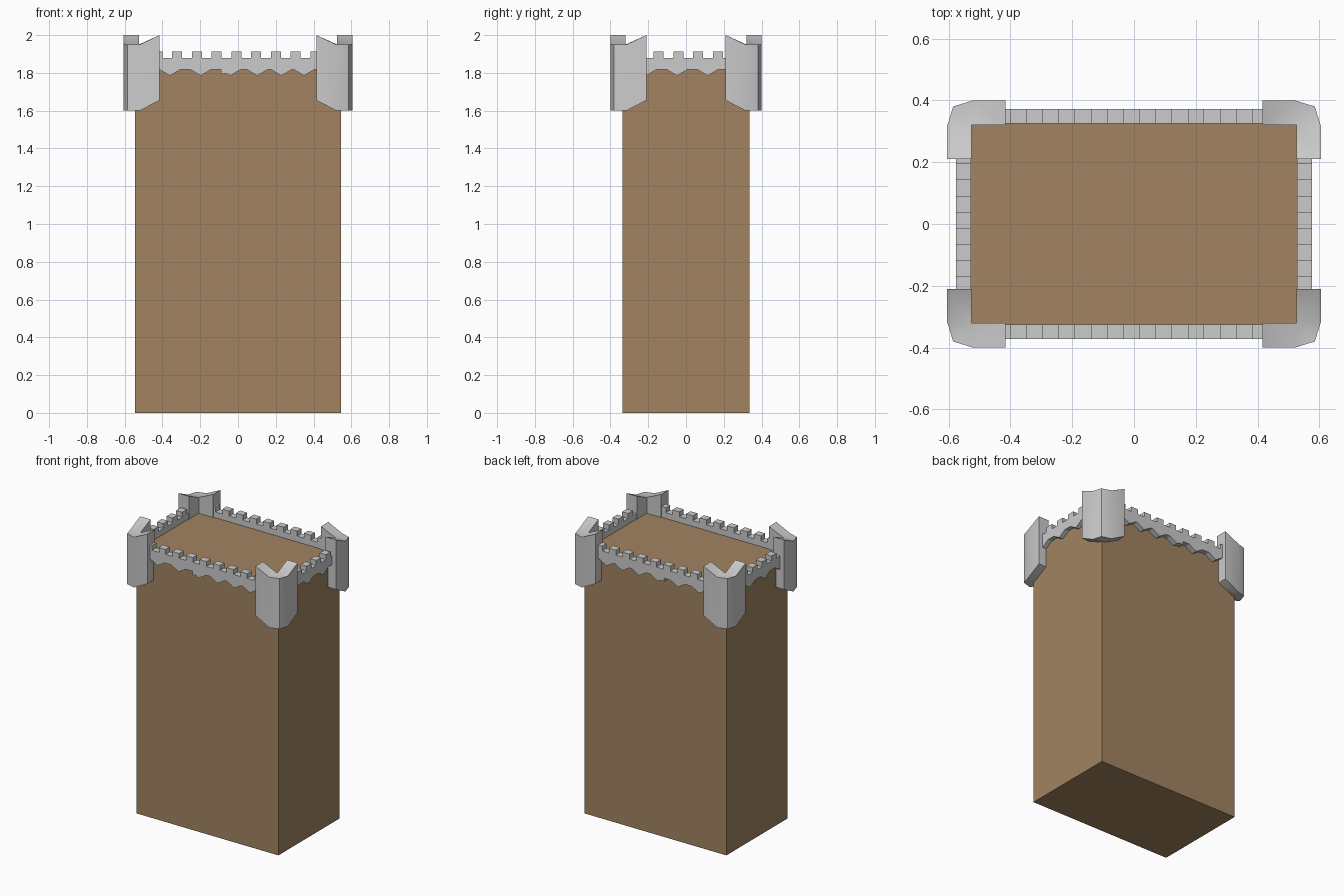
import bpy, bmesh, math

if "Cube" in bpy.data.objects:
    bpy.data.objects.remove(bpy.data.objects["Cube"])


def finish(name, bm, mirror):
    bmesh.ops.recalc_face_normals(bm, faces=bm.faces)
    mesh = bpy.data.meshes.new(name)
    bm.to_mesh(mesh)
    bm.free()
    ob = bpy.data.objects.new(name, mesh)
    bpy.context.collection.objects.link(ob)
    if any(mirror):
        mod = ob.modifiers.new("Mirror", "MIRROR")
        mod.use_axis = mirror
        mod.use_mirror_merge = False
    return ob


def prism(bm, lower, upper):
    n = len(lower)
    a = [bm.verts.new(p) for p in lower]
    b = [bm.verts.new(p) for p in upper]
    for i in range(n):
        j = (i + 1) % n
        bm.faces.new((a[i], a[j], b[j], b[i]))
    return a, b


# Tower body
bm = bmesh.new()
bmesh.ops.create_cube(bm, size=1)
for v in bm.verts:
    v.co = (v.co.x * 1.09, v.co.y * 0.67, (v.co.z + 0.5) * 1.84)
body = finish("tower_body", bm, (False, False, False))
brown = bpy.data.materials.new("brown_stone")
brown.diffuse_color = (0.36, 0.23, 0.12, 1)
brown.use_nodes = True
brown.node_tree.nodes["Principled BSDF"].inputs["Base Color"].default_value = brown.diffuse_color
body.data.materials.append(brown)


# Crenellated parapets with a scalloped lower edge
def parapet(name, half, merlons, bottom, inner, outer, place, mirror):
    top = [(-half, 1.88)]
    for c in merlons:
        l, r = max(c - 0.0265, -half), min(c + 0.0265, half)
        top += [(l, 1.88), (l, 1.914), (r, 1.914), (r, 1.88)]
    top.append((half, 1.88))
    outline = []
    for p in top + bottom[::-1]:
        if not outline or math.dist(p, outline[-1]) > 1e-5:
            outline.append(p)
    bm = bmesh.new()
    a, b = prism(bm, [place(u, inner, z) for u, z in outline],
                 [place(u, outer, z) for u, z in outline])
    bm.faces.new(a)
    bm.faces.new(b)
    return finish(name, bm, mirror)


def scallops(lows, rise=0.055):
    pts = []
    for c in lows:
        pts += [(c - rise, 1.818), (c, 1.785), (c + rise, 1.818)]
    return pts


front_edge = ([(-0.43, 1.818)] + scallops([-0.36, -0.197])
              + [(-0.09, 1.818), (-0.0895, 1.793), (-0.066, 1.797)]
              + scallops([-0.04])[1:] + scallops([0.102, 0.23, 0.35])
              + [(0.43, 1.818)])
parapet("long_parapet", 0.43, [-0.0085 + 0.1045 * k for k in range(-4, 5)],
        front_edge, 0.325, 0.372, lambda u, w, z: (u, -w, z), (False, True, False))

side_edge = ([(-0.22, 1.788), (-0.21, 1.785), (-0.157, 1.818)]
             + scallops([-0.047, 0.115]) + [(0.22, 1.818)])
parapet("short_parapet", 0.22, [-0.145 + 0.1045 * k for k in range(4)],
        side_edge, 0.528, 0.575, lambda u, w, z: (w, u, z), (True, False, False))

# Corner turrets: L-shaped shells rising toward both ends
plan = [(0.605, 0.21), (0.605, 0.315), (0.585, 0.38), (0.52, 0.40), (0.415, 0.40),
        (0.415, 0.32), (0.525, 0.32), (0.525, 0.21)]
ends = (0, 4, 5, 7)
bm = bmesh.new()
lo, hi = prism(bm,
               [(x, y, 1.655 if i in ends else 1.60) for i, (x, y) in enumerate(plan)],
               [(x, y, 2.0 if i in ends else 1.95) for i, (x, y) in enumerate(plan)])
for ring in (lo, hi):
    for f in ((0, 1, 6, 7), (1, 2, 6), (2, 3, 6), (3, 4, 5, 6)):
        bm.faces.new([ring[i] for i in f])
turret = finish("corner_turret", bm, (True, True, False))
bpy.context.view_layer.objects.active = turret
turret.select_set(True)
bpy.ops.object.shade_smooth_by_angle(angle=math.radians(30))
